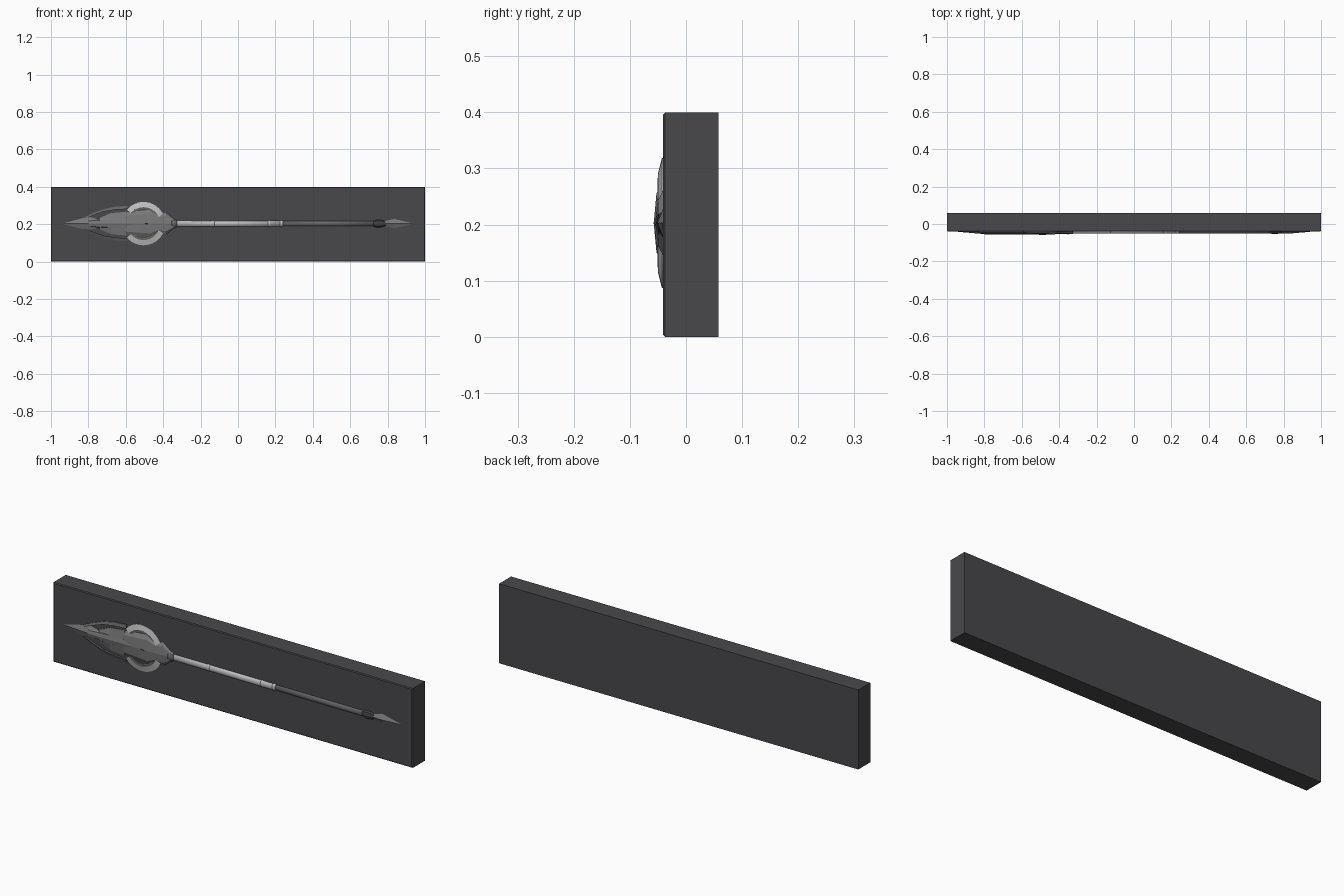
import bpy, bmesh, math

if "Cube" in bpy.data.objects:
    bpy.data.objects.remove(bpy.data.objects["Cube"])

ZC = 0.203    # axis height of the spear
FACE = -0.041  # front face of the board


def material(name, v, b=None):
    m = bpy.data.materials.new(name)
    m.diffuse_color = (v, v, v if b is None else b, 1)
    m.use_nodes = True
    m.node_tree.nodes["Principled BSDF"].inputs["Base Color"].default_value = m.diffuse_color
    return m


BOARD = material("dark board", 0.066, 0.072)
STEEL = material("mid grey steel", 0.19)
LIGHT = material("light grey steel", 0.52)
SHAFT = material("shaft grey", 0.13)
DARK = material("dark fitting", 0.055)


def finish(name, bm, mat, smooth=False):
    bmesh.ops.recalc_face_normals(bm, faces=bm.faces)
    me = bpy.data.meshes.new(name)
    bm.to_mesh(me)
    bm.free()
    me.materials.append(mat)
    for p in me.polygons:
        p.use_smooth = smooth
    ob = bpy.data.objects.new(name, me)
    bpy.context.collection.objects.link(ob)
    return ob


def spindle(name, stations, mat, sides=4, smooth=False):
    """Loft along x; each station is (x, half height, depth out of the board)."""
    bm = bmesh.new()
    rings = []
    for x, h, d in stations:
        rings.append([bm.verts.new((x, FACE - d * math.cos(a), ZC + h * math.sin(a)))
                      for a in (2 * math.pi * i / sides for i in range(sides))])
    for r, s in zip(rings, rings[1:]):
        for i in range(sides):
            j = (i + 1) % sides
            bm.faces.new((r[i], r[j], s[j], s[i]))
    bm.faces.new(rings[0])
    bm.faces.new(rings[-1])
    return finish(name, bm, mat, smooth)


def strip(name, pairs, mat, d_out, d_in, sign):
    """Curved relief band between outer and inner (x, z offset) edges."""
    bm = bmesh.new()
    rows = []
    for (xo, zo), (xi, zi) in pairs:
        rows.append([bm.verts.new(c) for c in (
            (xo, FACE + 0.01, ZC + sign * zo), (xo, FACE - d_out, ZC + sign * zo),
            (xi, FACE - d_in, ZC + sign * zi), (xi, FACE + 0.01, ZC + sign * zi))])
    for r, s in zip(rows, rows[1:]):
        for i in range(4):
            j = (i + 1) % 4
            bm.faces.new((r[i], r[j], s[j], s[i]))
    bm.faces.new(rows[0])
    bm.faces.new(rows[-1])
    return finish(name, bm, mat)


# Display board with a fine chamfer around its front face
bm = bmesh.new()
bmesh.ops.create_cube(bm, size=1)
for v in bm.verts:
    v.co = (v.co.x * 2, 0.0085 + v.co.y * 0.099, 0.2 + v.co.z * 0.4)
front = [e for e in bm.edges if all(v.co.y < 0 for v in e.verts)]
bmesh.ops.bevel(bm, geom=front, offset=0.004, segments=1, affect='EDGES')
finish("board", bm, BOARD)

# Spear blade: flared point, then a narrow ridge back to the hub
spindle("blade_point", [(-0.94, 0.0008, 0.0008), (-0.80, 0.037, 0.013),
                        (-0.74, 0.022, 0.012)], STEEL)
spindle("blade_ridge", [(-0.80, 0.020, 0.014), (-0.72, 0.027, 0.015),
                        (-0.56, 0.030, 0.015)], STEEL, 8)

# Hub body
spindle("hub", [(-0.62, 0.045, 0.010), (-0.595, 0.062, 0.013), (-0.53, 0.068, 0.016),
                (-0.47, 0.074, 0.0165), (-0.425, 0.050, 0.014), (-0.385, 0.058, 0.012),
                (-0.345, 0.026, 0.013), (-0.325, 0.018, 0.012)], STEEL, 8)
spindle("hub_gem", [(-0.515, 0.003, 0.016), (-0.495, 0.016, 0.0175),
                    (-0.465, 0.003, 0.016)], DARK, 6)

# Paired side parts: light ring arcs, dark inner arcs, curved prongs
CX = -0.505
for side, s in (("upper", 1), ("lower", -1)):
    def arc(ro, ri, a0, a1, n=14):
        out = []
        for i in range(n + 1):
            a = math.radians(a0 + (a1 - a0) * i / n)
            c, q = math.cos(a), math.sin(a)
            out.append(((CX + ro * c, ro * q), (CX + ri * c, ri * q)))
        return out
    strip(side + "_ring_arc", arc(0.116, 0.088, 22, 140), LIGHT, 0.002, 0.009, s)
    strip(side + "_inner_arc", arc(0.088, 0.078, 30, 150), SHAFT, 0.004, 0.004, s)
    prong = [((-0.83, 0.030), (-0.82, 0.026)), ((-0.78, 0.054), (-0.775, 0.044)),
             ((-0.72, 0.077), (-0.72, 0.064)), ((-0.66, 0.090), (-0.66, 0.074)),
             ((-0.59, 0.095), (-0.59, 0.078))]
    strip(side + "_prong", prong, SHAFT, 0.004, 0.010, s)
    flank = [((-0.74, 0.030), (-0.74, 0.015)), ((-0.68, 0.056), (-0.68, 0.018)),
             ((-0.60, 0.064), (-0.60, 0.02))]
    strip(side + "_blade_flank", flank, STEEL, 0.003, 0.011, s)

# Shaft: collar, light grip, grey rear half, end bands
spindle("collar", [(-0.355, 0.021, 0.014), (-0.325, 0.019, 0.0125)], SHAFT, 12, True)
spindle("light_grip", [(-0.325, 0.0155, 0.010), (0.24, 0.0155, 0.010)], LIGHT, 12, True)
for i, x in enumerate((-0.14, 0.16, 0.225)):
    spindle("grip_band_%d" % i, [(x, 0.017, 0.011), (x + 0.015, 0.017, 0.011)], LIGHT, 12, True)
spindle("rear_shaft", [(0.24, 0.014, 0.009), (0.74, 0.014, 0.009)], SHAFT, 12, True)

# Rear socket and spike
spindle("rear_socket", [(0.725, 0.015, 0.010), (0.745, 0.021, 0.012),
                        (0.775, 0.018, 0.011), (0.79, 0.010, 0.008)], DARK, 8)
spindle("rear_spike", [(0.77, 0.010, 0.008), (0.835, 0.025, 0.010),
                       (0.94, 0.0008, 0.0008)], STEEL)
